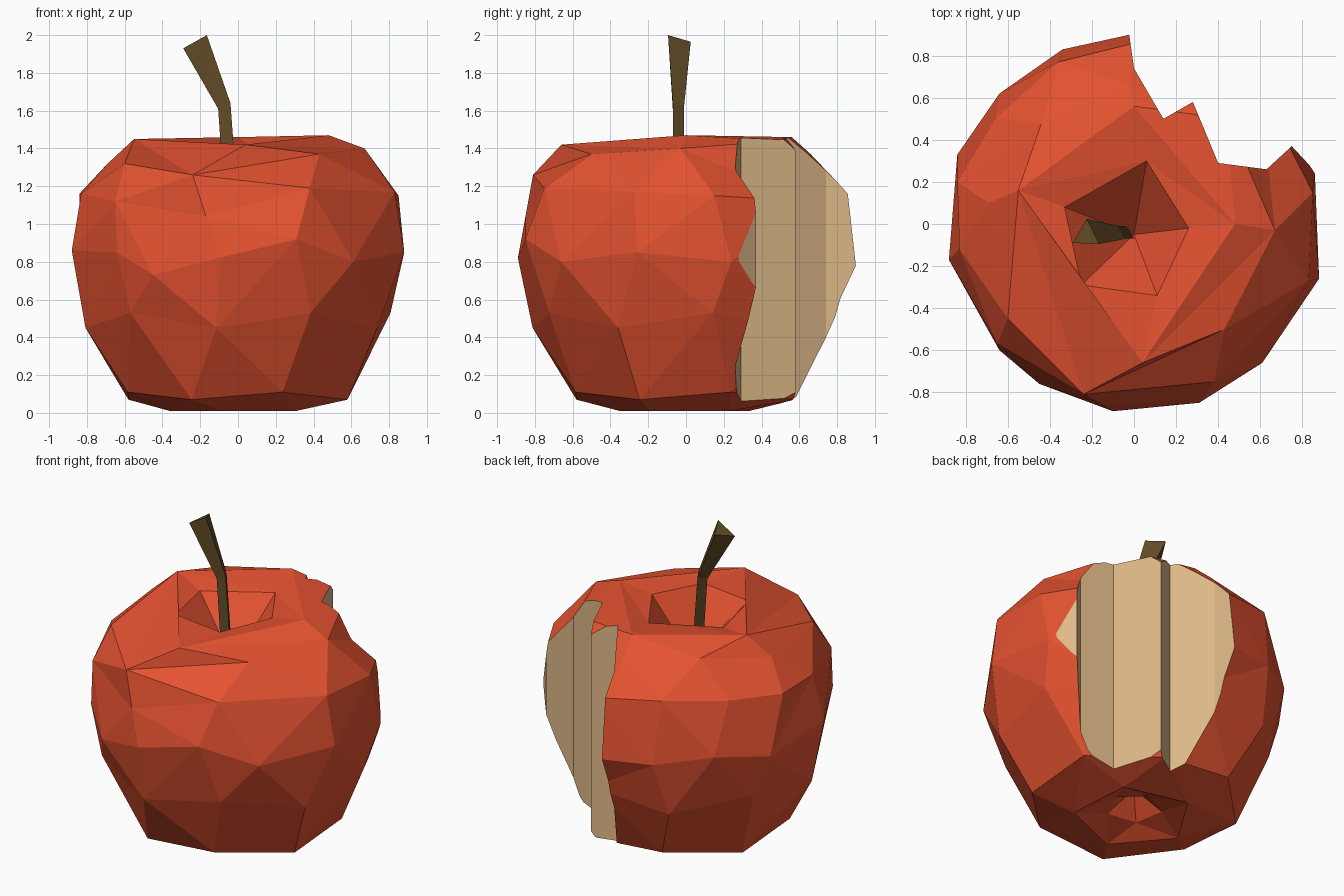
import bpy, bmesh, math

if "Cube" in bpy.data.objects:
    bpy.data.objects.remove(bpy.data.objects["Cube"])


def material(name, rgb):
    m = bpy.data.materials.new(name)
    m.diffuse_color = (*rgb, 1)
    m.use_nodes = True
    m.node_tree.nodes["Principled BSDF"].inputs["Base Color"].default_value = m.diffuse_color
    return m


def add_object(name, bm, mats):
    bmesh.ops.recalc_face_normals(bm, faces=bm.faces[:])
    me = bpy.data.meshes.new(name)
    bm.to_mesh(me)
    bm.free()
    for m in mats:
        me.materials.append(m)
    ob = bpy.data.objects.new(name, me)
    bpy.context.collection.objects.link(ob)
    return ob


def circle(r, z, n, phase, wobble=0.0):
    pts = []
    for i in range(n):
        a = math.radians(phase) + math.tau * i / n
        pts.append((r * math.cos(a), r * math.sin(a), z + wobble * (-1) ** i))
    return pts


def angle(p):
    # measured from just below +x so that points near y = 0 sort together
    return (math.atan2(p[1], p[0]) + 0.12) % math.tau


def stitch(bm, a, b):
    """Triangulate between two rings, always advancing the nearer angle."""
    i = j = 0
    while i < len(a) or j < len(b):
        na = angle(a[(i + 1) % len(a)].co) + math.tau * ((i + 1) // len(a))
        nb = angle(b[(j + 1) % len(b)].co) + math.tau * ((j + 1) // len(b))
        va, vb = a[i % len(a)], b[j % len(b)]
        if j >= len(b) or (i < len(a) and na < nb):
            bm.faces.new((va, a[(i + 1) % len(a)], vb))
            i += 1
        else:
            bm.faces.new((va, b[(j + 1) % len(b)], vb))
            j += 1


def prism(bm, sections):
    rings = [[bm.verts.new(p) for p in s] for s in sections]
    n = len(rings[0])
    for lo, hi in zip(rings, rings[1:]):
        for i in range(n):
            k = (i + 1) % n
            bm.faces.new((lo[i], lo[k], hi[k], hi[i]))
    bm.faces.new(rings[0][::-1])
    bm.faces.new(rings[-1])


skin = material("skin_red", (0.78, 0.085, 0.03))
flesh = material("flesh_cream", (0.74, 0.49, 0.25))
bark = material("stem_brown", (0.13, 0.075, 0.02))

# Apple body: irregular faceted rings from the top dent to the bottom dent
dent = [(.26, -.02, 1.43), (.06, .30, 1.42), (-.33, .08, 1.41),
        (-.25, -.29, 1.42), (.11, -.34, 1.42)]
crest = [(.48, .0, 1.47), (.0, .56, 1.46), (-.55, .16, 1.45), (.04, -.66, 1.42)]
rim = [(.67, -.03, 1.4), (.44, .5, 1.44), (-.02, .66, 1.37), (-.44, .48, 1.39),
       (-.69, .1, 1.32), (-.6, -.45, 1.32), (-.24, -.81, 1.26), (.43, -.5, 1.37)]
shoulder = [(.85, .15, 1.15), (.6, .64, 1.12), (.0, .86, 1.16),
            (-.36, .77, 1.2), (-.66, .5, 1.18), (-.84, .2, 1.16),
            (-.83, -.12, 1.16), (-.65, -.57, 1.12), (-.17, -.85, 1.04),
            (.38, -.75, 1.19), (.83, -.27, 1.17)]
belly = [(.86, .24, .8), (.55, .70, .8), (-.02, .9, .78), (-.34, .83, .8),
         (-.64, .62, .85), (-.84, .33, .8), (-.88, -.17, .86), (-.64, -.6, .85),
         (-.45, -.76, .73), (-.1, -.89, .82), (.31, -.85, .92),
         (.61, -.66, .8), (.88, -.26, .85)]
bm = bmesh.new()
rings = []
for pts in (dent, crest, rim, shoulder, belly,
            circle(.82, .49, 10, 10, .04), circle(.63, .09, 8, 22, .02),
            circle(.36, .01, 5, 40), circle(.17, .07, 5, 10)):
    rings.append([bm.verts.new(p) for p in sorted(pts, key=angle)])
for a, b in zip(rings, rings[1:]):
    stitch(bm, a, b)
for ring, tip in ((rings[0], (0, -.05, 1.08)), (rings[-1], (0, 0, .2))):
    v = bm.verts.new(tip)
    for i in range(len(ring)):
        bm.faces.new((ring[i], ring[(i + 1) % len(ring)], v))
apple = add_object("apple_body", bm, (skin, flesh))

# Bite: scalloped vertical cutter whose walls leave the flesh colour
outline = [(-.03, .95), (0, .74), (.14, .5), (.28, .58), (.4, .29), (.63, .26),
           (.75, .37), (.88, .23), (1.3, .2), (1.3, 1.3), (-.03, 1.3)]
bm = bmesh.new()
prism(bm, [[(x, y, z) for x, y in outline] for z in (-.5, 2.5)])
for f in bm.faces:
    f.material_index = 1
cutter = add_object("bite_cutter", bm, (skin, flesh))
cutter.hide_render = True
mod = apple.modifiers.new("bite", 'BOOLEAN')
mod.operation = 'DIFFERENCE'
mod.solver = 'EXACT'
mod.object = cutter
bpy.context.view_layer.update()
cut = bpy.data.meshes.new_from_object(
    apple.evaluated_get(bpy.context.evaluated_depsgraph_get()))
apple.modifiers.clear()
apple.data = cut
bpy.data.objects.remove(cutter)

# Stem: three-sided, bent and flaring toward the tip
bm = bmesh.new()
prism(bm, [
    [(-.07, -.07, 1.1), (.0, -.07, 1.1), (-.035, -.01, 1.1)],
    [(-.105, -.07, 1.61), (-.04, -.07, 1.64), (-.075, -.01, 1.625)],
    [(-.29, -.09, 1.93), (-.165, -.095, 2.0), (-.225, .025, 1.965)]])
add_object("stem", bm, (bark,))
